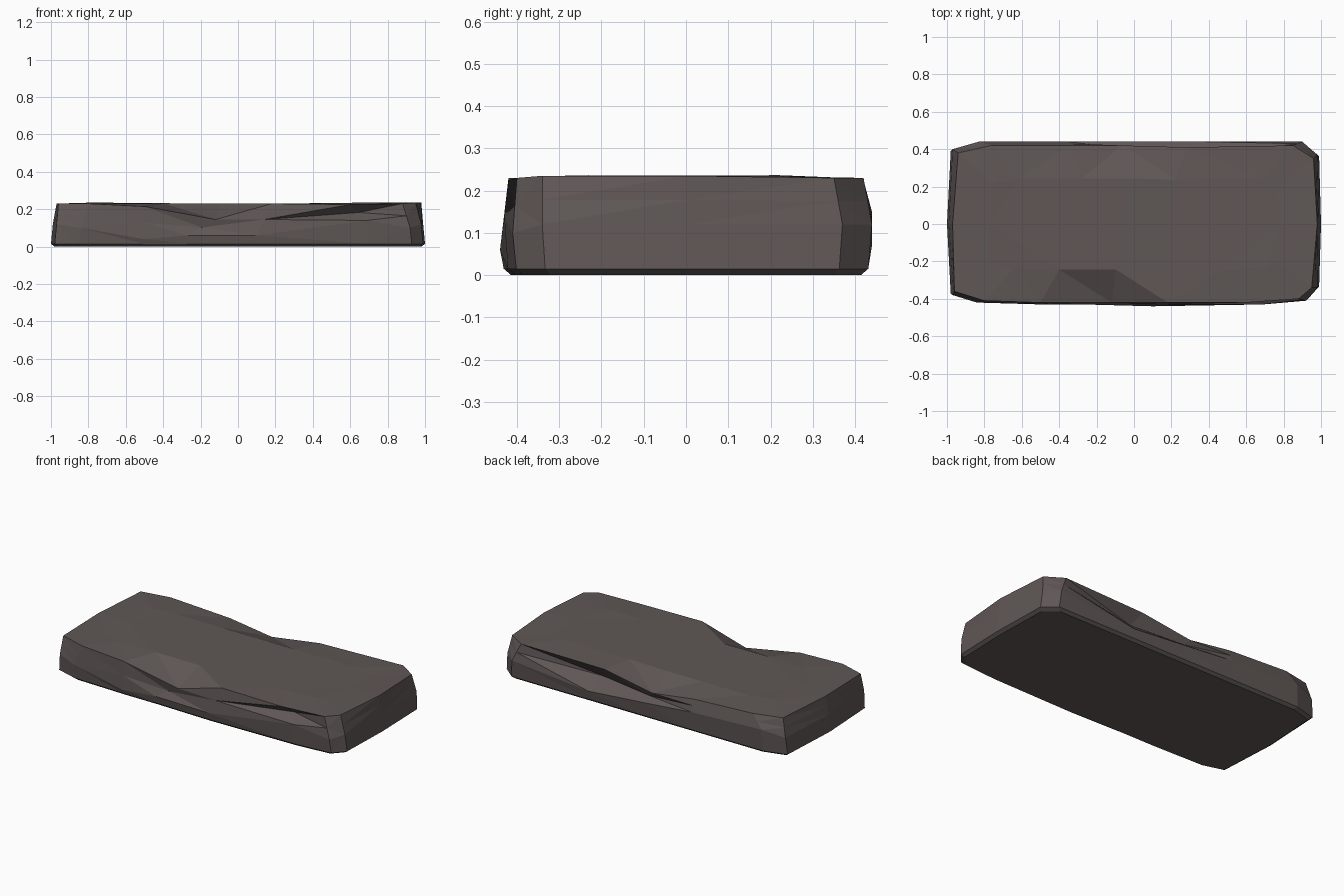
import bpy
import bmesh
import random

random.seed(4)

default_cube = bpy.data.objects.get("Cube")
if default_cube:
    bpy.data.objects.remove(default_cube, do_unlink=True)

# One dull brown-grey stone colour
STONE = (0.115, 0.096, 0.093, 1.0)
stone = bpy.data.materials.new("brown_grey_stone")
stone.use_nodes = True
stone.diffuse_color = STONE
shader = stone.node_tree.nodes["Principled BSDF"]
shader.inputs["Base Color"].default_value = STONE
shader.inputs["Roughness"].default_value = 0.9

# Chipped outline: belt point (x, y, z), rim point above it (x, y, z),
# and how deep the groove between them is cut
outline = [
    # front side
    (-.97, -.38, .12, -.96, -.36, .23, 0),
    (-.84, -.42, .1, -.8, -.41, .23, 0),
    (-.5, -.43, .04, -.5, -.42, .215, 0),
    (-.27, -.43, .06, -.12, -.42, .145, .02),
    (.1, -.44, .06, .18, -.42, .23, 0),
    (.69, -.43, .14, .6, -.42, .225, .06),
    (.92, -.41, .1, .88, -.4, .23, 0),
    # left end
    (.98, -.34, .12, .95, -.34, .235, 0),
    (.99, 0, .12, .98, 0, .235, 0),
    (.98, .37, .12, .96, .35, .23, 0),
    # back side
    (.9, .44, .12, .85, .42, .23, 0),
    (.37, .44, .07, .28, .41, .22, .07),
    (0, .44, .1, -.06, .42, .165, .03),
    (-.35, .44, .13, -.35, .42, .205, 0),
    (-.83, .44, .15, -.76, .42, .225, 0),
    # right end
    (-.97, .4, .12, -.94, .38, .23, 0),
    (-.99, 0, .12, -.97, 0, .23, 0),
]
TOP = 0.233


def jitter(amount):
    return random.uniform(-amount, amount)


def groove_point(bx, by, bz, rx, ry, rz, depth):
    """Midway between belt and rim, pushed in towards the middle."""
    inward = -depth if by > 0 else depth
    return (bx + rx) / 2, (by + ry) / 2 + inward, (bz + rz) / 2


def add_ring(bm, points):
    return [bm.verts.new(p) for p in points]


def bridge(bm, lower, upper):
    count = len(lower)
    for i in range(count):
        j = (i + 1) % count
        bm.faces.new((lower[i], lower[j], upper[j], upper[i]))


def build_slab():
    bm = bmesh.new()
    # Rings from the underside up to the faintly uneven top
    rings = [add_ring(bm, points) for points in (
        [(p[0] * .99, p[1] * .94, 0) for p in outline],
        [(p[0] * 1.01, p[1] * .98, .015) for p in outline],
        [p[:3] for p in outline],
        [groove_point(*p) for p in outline],
        [p[3:6] for p in outline],
        [(p[3] * .8, p[4] * .58, TOP + jitter(.004)) for p in outline],
    )]
    for lower, upper in zip(rings, rings[1:]):
        bridge(bm, lower, upper)
    bm.faces.new(rings[-1])
    bm.faces.new(list(reversed(rings[0])))

    # Triangular facets give the broken stone look
    bmesh.ops.triangulate(bm, faces=bm.faces[:], quad_method="SHORT_EDGE")
    bmesh.ops.recalc_face_normals(bm, faces=bm.faces[:])

    mesh = bpy.data.meshes.new("stone_slab")
    bm.to_mesh(mesh)
    bm.free()
    mesh.materials.append(stone)
    slab = bpy.data.objects.new("stone_slab", mesh)
    bpy.context.collection.objects.link(slab)


build_slab()
